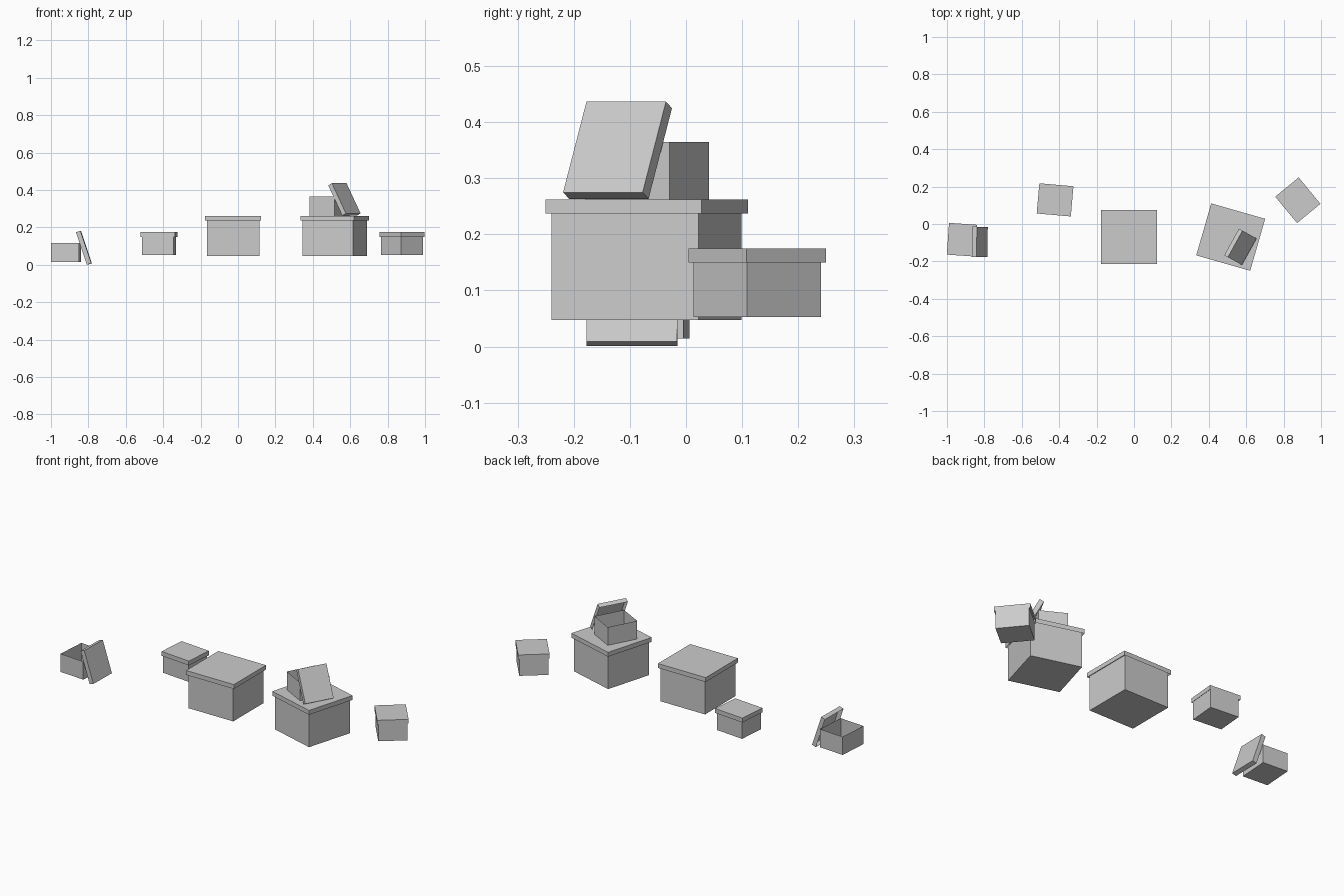
import bpy, bmesh
from math import radians
from mathutils import Vector

if "Cube" in bpy.data.objects:
    bpy.data.objects.remove(bpy.data.objects["Cube"])


def open_box(name, size, center, yaw=0.0, tilt=0.0, open_side=1):
    """Thin-walled box centred on its origin, missing its top (1) or bottom (-1)."""
    bm = bmesh.new()
    bmesh.ops.create_cube(bm, size=1.0)
    bmesh.ops.scale(bm, vec=Vector(size), verts=bm.verts)
    bm.normal_update()
    gone = [f for f in bm.faces if f.normal.z * open_side > 0.9]
    bmesh.ops.delete(bm, geom=gone, context='FACES_ONLY')
    mesh = bpy.data.meshes.new(name)
    bm.to_mesh(mesh)
    bm.free()
    ob = bpy.data.objects.new(name, mesh)
    ob.location = center
    ob.rotation_euler = (0, radians(tilt), radians(yaw))
    bpy.context.collection.objects.link(ob)
    return ob


def body(name, size, x, y, z, yaw):
    open_box(name, size, (x, y, z + size[2] / 2), yaw)


def lid(name, size, center, yaw, tilt=0.0):
    open_box(name, size, center, yaw, tilt, open_side=-1)


BIG_BODY, BIG_LID = (0.28, 0.272, 0.197), (0.30, 0.289, 0.025)
SMALL_BODY, SMALL_LID = (0.170, 0.150, 0.103), (0.183, 0.162, 0.025)

# closed boxes: name, x, y, yaw, body size, lid size, base z, lid centre z
closed = [
    ("large_box", -0.026, -0.070, 0.0, BIG_BODY, BIG_LID, 0.047, 0.2495),
    ("turned_large_box", 0.517, -0.070, -16.0, BIG_BODY, BIG_LID, 0.047, 0.2495),
    ("small_box", -0.422, 0.129, -5.0, SMALL_BODY, SMALL_LID, 0.053, 0.1625),
    ("turned_small_box", 0.876, 0.127, -50.5, SMALL_BODY, SMALL_LID, 0.053, 0.1625),
]
for name, x, y, yaw, bsize, lsize, base, lz in closed:
    body(name + "_body", bsize, x, y, base, yaw)
    lid(name + "_lid", lsize, (x, y, lz), yaw)

# open box on the floor with its lid leaning on the side
body("open_floor_box_body", SMALL_BODY, -0.920, -0.084, 0.014, 86.0)
lid("open_floor_box_lid", SMALL_LID, (-0.824, -0.096, 0.0915), -1.0, 71.5)

# open box stacked on the turned large box, lid leaning on the side
body("open_stacked_box_body", SMALL_BODY, 0.489, -0.069, 0.262, 62.0)
lid("open_stacked_box_lid", SMALL_LID, (0.569, -0.122, 0.350), -29.0, 62.0)
